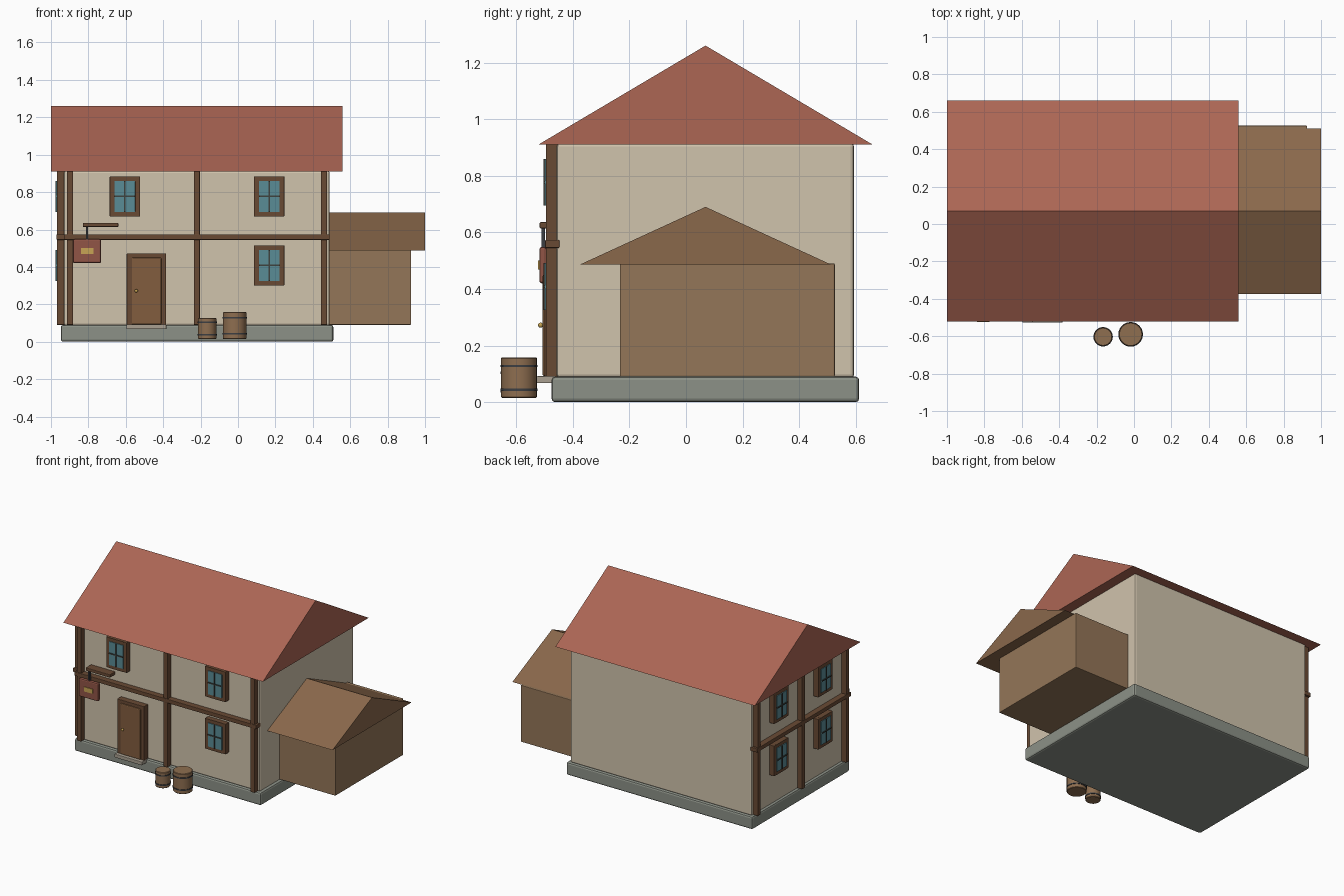
import bpy, bmesh
from mathutils import Matrix, Vector

if "Cube" in bpy.data.objects:
    bpy.data.objects.remove(bpy.data.objects["Cube"])


def material(name, r, g, b):
    # colours given as display values, converted to linear
    m = bpy.data.materials.new(name)
    m.diffuse_color = [((c / 255 + 0.055) / 1.055) ** 2.4 for c in (r, g, b)] + [1]
    m.use_nodes = True
    m.node_tree.nodes["Principled BSDF"].inputs["Base Color"].default_value = m.diffuse_color
    return m


STONE = material("stone", 140, 145, 135)
STEP = material("step_stone", 170, 160, 145)
PLASTER = material("plaster", 208, 195, 172)
TILE = material("roof_tile", 172, 102, 84)
TIMBER = material("timber", 105, 74, 52)
DOOR = material("door_wood", 130, 93, 62)
SHED = material("shed_wood", 148, 118, 88)
SHED_ROOF = material("shed_roof_wood", 138, 104, 75)
GLASS = material("glass", 90, 140, 150)
BAR = material("window_bar", 62, 66, 62)
IRON = material("iron", 60, 62, 66)
SIGN = material("sign_red", 145, 85, 70)
BRASS = material("brass", 200, 165, 85)
BARREL = material("barrel_wood", 142, 110, 80)


def finish(bm, name, mat, bevel=0, segments=2, smooth=False):
    bmesh.ops.recalc_face_normals(bm, faces=bm.faces)
    mesh = bpy.data.meshes.new(name)
    bm.to_mesh(mesh)
    bm.free()
    mesh.materials.append(mat)
    ob = bpy.data.objects.new(name, mesh)
    bpy.context.collection.objects.link(ob)
    if bevel:
        mod = ob.modifiers.new("bevel", 'BEVEL')
        mod.width, mod.segments = bevel, segments
    if smooth:
        bpy.context.view_layer.objects.active = ob
        ob.select_set(True)
        bpy.ops.object.shade_smooth_by_angle()
        ob.select_set(False)
    return ob


def box(name, x, y, z, mat, bevel=0.0):
    """Box from (min, max) ranges."""
    bm = bmesh.new()
    size = [r[1] - r[0] for r in (x, y, z)]
    mid = [(r[0] + r[1]) / 2 for r in (x, y, z)]
    bmesh.ops.create_cube(bm, size=1, matrix=Matrix.Translation(mid) @ Matrix.Diagonal((*size, 1)))
    return finish(bm, name, mat, bevel)


def gable(name, x, y, z, mat):
    """Solid triangular roof with its ridge along x."""
    bm = bmesh.new()
    ymid = (y[0] + y[1]) / 2
    tri = [bm.verts.new((x[0], *p)) for p in ((y[0], z[0]), (y[1], z[0]), (ymid, z[1]))]
    face = bm.faces.new(tri)
    ext = bmesh.ops.extrude_face_region(bm, geom=[face], use_keep_orig=True)
    verts = [v for v in ext["geom"] if isinstance(v, bmesh.types.BMVert)]
    bmesh.ops.translate(bm, verts=verts, vec=(x[1] - x[0], 0, 0))
    return finish(bm, name, mat)


def cylinder(name, x, y, z, r, mat, sides=24, bevel=0.0):
    bm = bmesh.new()
    bmesh.ops.create_cone(bm, cap_ends=True, segments=sides, radius1=r, radius2=r, depth=z[1] - z[0],
                          matrix=Matrix.Translation((x, y, (z[0] + z[1]) / 2)))
    return finish(bm, name, mat, bevel, 1, smooth=True)


XW, YW = (-0.93, 0.49), (-0.457, 0.594)      # wall extents


def wall_box(name, side, u, z, out, mat, bevel=0.0):
    """Box on the front or left wall: u runs along the wall, out is how far it stands proud."""
    lo, hi = out
    if side == "front":
        return box(name, u, (YW[0] - hi, YW[0] - lo), z, mat, bevel)
    return box(name, (XW[0] - hi, XW[0] - lo), u, z, mat, bevel)


# main house
box("foundation", (-0.947, 0.51), (-0.475, 0.612), (0, 0.09), STONE, 0.012)
box("house_walls", XW, YW, (0.085, 0.915), PLASTER, 0.012)
gable("main_roof", (-1, 0.56), (-0.522, 0.66), (0.91, 1.26), TILE)

# side shed
box("shed_walls", (0.47, 0.925), (-0.234, 0.526), (0.09, 0.49), SHED, 0.004)
gable("shed_roof", (0.43, 1.0), (-0.373, 0.511), (0.487, 0.69), SHED_ROOF)

# timber framing on the front and left walls
for side, posts, span in (("front", (-0.898, -0.22, 0.46), XW),
                          ("left", (-0.425, 0.068, 0.562), YW)):
    for i, u in enumerate(posts):
        wall_box(f"{side}_post_{i}", side, (u - 0.016, u + 0.016), (0.09, 0.912), (-0.01, 0.038), TIMBER, 0.003)
    wall_box(f"{side}_beam", side, span, (0.545, 0.573), (-0.01, 0.041), TIMBER, 0.003)


def window(name, side, u, z):
    hw, hh = 0.081, 0.107
    for s in (-1, 1):
        a, b = sorted((s * hw, s * (hw - 0.026)))
        wall_box(name + "_jamb", side, (u + a, u + b), (z - hh, z + hh), (-0.01, 0.037), TIMBER, 0.003)
        a, b = sorted((s * hh, s * (hh - 0.026)))
        wall_box(name + "_rail", side, (u - hw + 0.024, u + hw - 0.024), (z + a, z + b), (-0.01, 0.037), TIMBER)
    wall_box(name + "_glass", side, (u - 0.054, u + 0.054), (z - 0.083, z + 0.083), (0, 0.042), GLASS)
    wall_box(name + "_mullion", side, (u - 0.004, u + 0.004), (z - 0.083, z + 0.083), (0.03, 0.047), BAR)
    wall_box(name + "_crossbar", side, (u - 0.054, u + 0.054), (z - 0.004, z + 0.004), (0.03, 0.047), BAR)


# windows
for i, (u, z) in enumerate(((-0.605, 0.777), (0.167, 0.777), (0.167, 0.408))):
    window(f"front_window_{i}", "front", u, z)
for i, (u, z) in enumerate((u, z) for u in (-0.178, 0.315) for z in (0.408, 0.777)):
    window(f"left_window_{i}", "left", u, z)

# door, frame, step and knob
wall_box("door_frame", "front", (-0.595, -0.385), (0.088, 0.472), (-0.01, 0.043), TIMBER, 0.003)
wall_box("door", "front", (-0.568, -0.41), (0.092, 0.45), (0, 0.05), DOOR, 0.006)
box("door_step", (-0.597, -0.383), (-0.527, -0.46), (0.067, 0.092), STEP, 0.003)
bm = bmesh.new()
bmesh.ops.create_uvsphere(bm, u_segments=12, v_segments=8, radius=0.009,
                          matrix=Matrix.Translation((-0.544, -0.514, 0.272)))
finish(bm, "door_knob", BRASS, smooth=True)

# hanging sign
box("sign_arm", (-0.83, -0.64), (-0.517, -0.455), (0.614, 0.636), TIMBER, 0.004)
box("sign_hanger", (-0.814, -0.802), (-0.511, -0.499), (0.54, 0.62), IRON)
box("sign_board", (-0.883, -0.732), (-0.518, -0.493), (0.42, 0.548), SIGN, 0.008)
box("sign_plaque", (-0.84, -0.773), (-0.523, -0.51), (0.468, 0.5), BRASS)

# barrels
for name, x, y, z, r in (("large_barrel", -0.018, -0.59, (0.015, 0.158), 0.063),
                         ("small_barrel", -0.165, -0.603, (0.015, 0.127), 0.049)):
    cylinder(name, x, y, z, r, BARREL, bevel=0.003)
    for i, t in enumerate((0.2, 0.79)):
        h = z[0] + t * (z[1] - z[0])
        cylinder(f"{name}_hoop_{i}", x, y, (h - 0.004, h + 0.004), r + 0.003, IRON)
